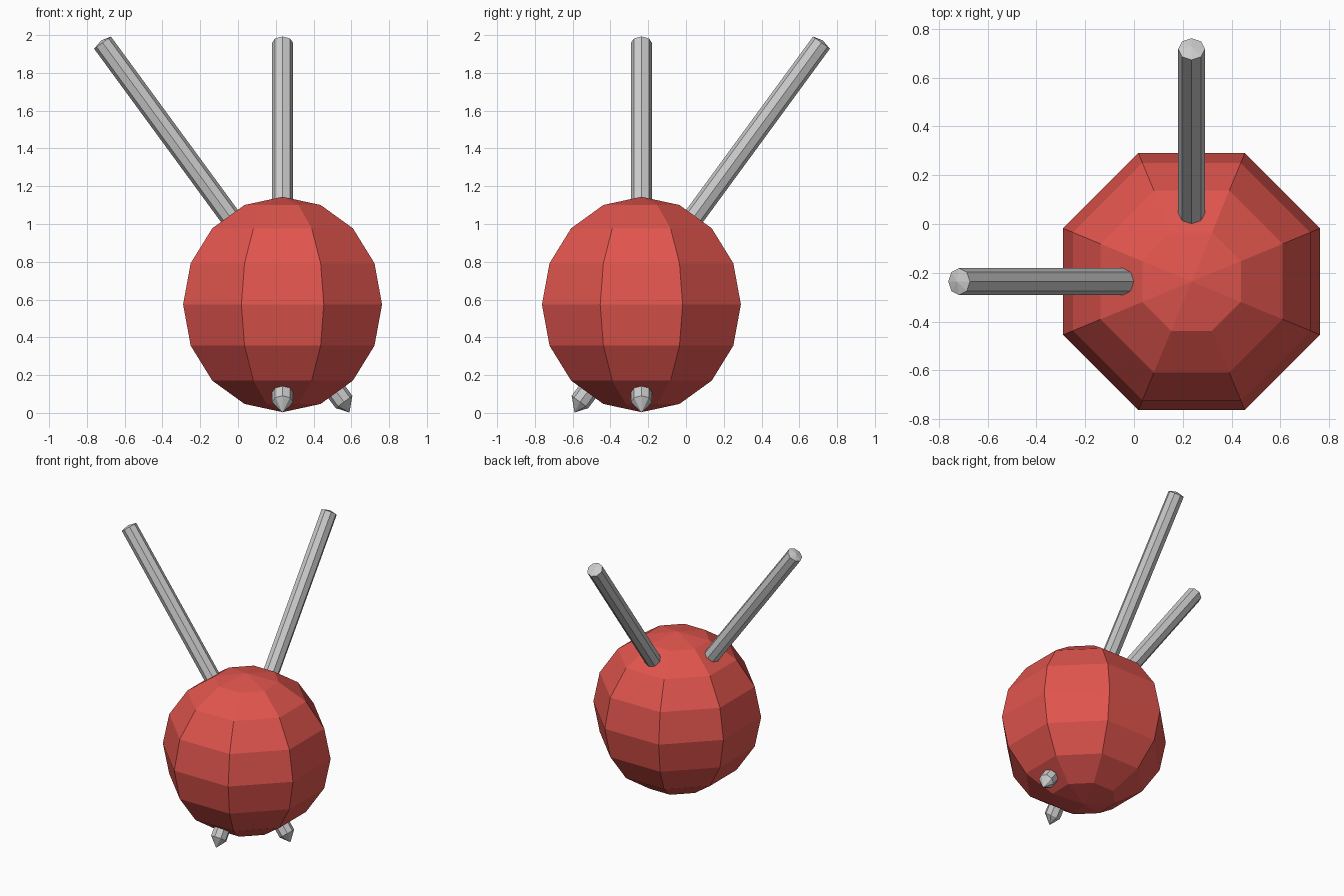
import bpy, bmesh, math
from mathutils import Vector

if "Cube" in bpy.data.objects:
    bpy.data.objects.remove(bpy.data.objects["Cube"])

CENTRE = Vector((0.236, -0.236, 0.574))
SIDES = 8
ROD_R = 0.055


def finish(bm, name, mat=None):
    bmesh.ops.recalc_face_normals(bm, faces=bm.faces)
    me = bpy.data.meshes.new(name)
    bm.to_mesh(me)
    bm.free()
    ob = bpy.data.objects.new(name, me)
    bpy.context.collection.objects.link(ob)
    if mat:
        me.materials.append(mat)
    return ob


def pointed_rod(name, start, ring_end, tip):
    """Eight-sided rod from start to ring_end, closed by a cone to tip."""
    bm = bmesh.new()
    axis = (ring_end - start).normalized()
    side = axis.cross(Vector((0, 0, 1))).normalized()
    up = side.cross(axis)
    rings = []
    for c in (start, ring_end):
        ring = []
        for i in range(SIDES):
            a = math.tau * i / SIDES
            ring.append(bm.verts.new(c + ROD_R * (math.cos(a) * side + math.sin(a) * up)))
        rings.append(ring)
    apex = bm.verts.new(tip)
    bm.faces.new(rings[0])
    for i in range(SIDES):
        j = (i + 1) % SIDES
        bm.faces.new((rings[0][i], rings[0][j], rings[1][j], rings[1][i]))
        bm.faces.new((rings[1][i], rings[1][j], apex))
    return finish(bm, name)


# Round low-poly body, flats facing the axes
red = bpy.data.materials.new("red")
red.diffuse_color = (0.75, 0.09, 0.075, 1)
red.use_nodes = True
red.node_tree.nodes["Principled BSDF"].inputs["Base Color"].default_value = red.diffuse_color
bm = bmesh.new()
bmesh.ops.create_uvsphere(bm, u_segments=SIDES, v_segments=8, radius=0.57)
body = finish(bm, "body", red)
body.location = CENTRE
body.rotation_euler.z = math.radians(22.5)

# Two long rods leaning out and two small pointed stubs opposite them
tilt = math.radians(36.2)
for label, out in (("left", Vector((-1, 0, 0))), ("back", Vector((0, 1, 0)))):
    u = out * math.sin(tilt) + Vector((0, 0, math.cos(tilt)))
    base = Vector((CENTRE.x, CENTRE.y, 0))

    top = base + out * 0.953 + Vector((0, 0, 1.96))
    pointed_rod("rod_" + label, top - u * 1.5, top, top + u * 0.014)

    low = base - out * 0.325 + Vector((0, 0, 0.058))
    tip = base - out * 0.354 + Vector((0, 0, 0.002))
    pointed_rod("stub_opposite_" + label, low + u * 0.25, low, tip)
